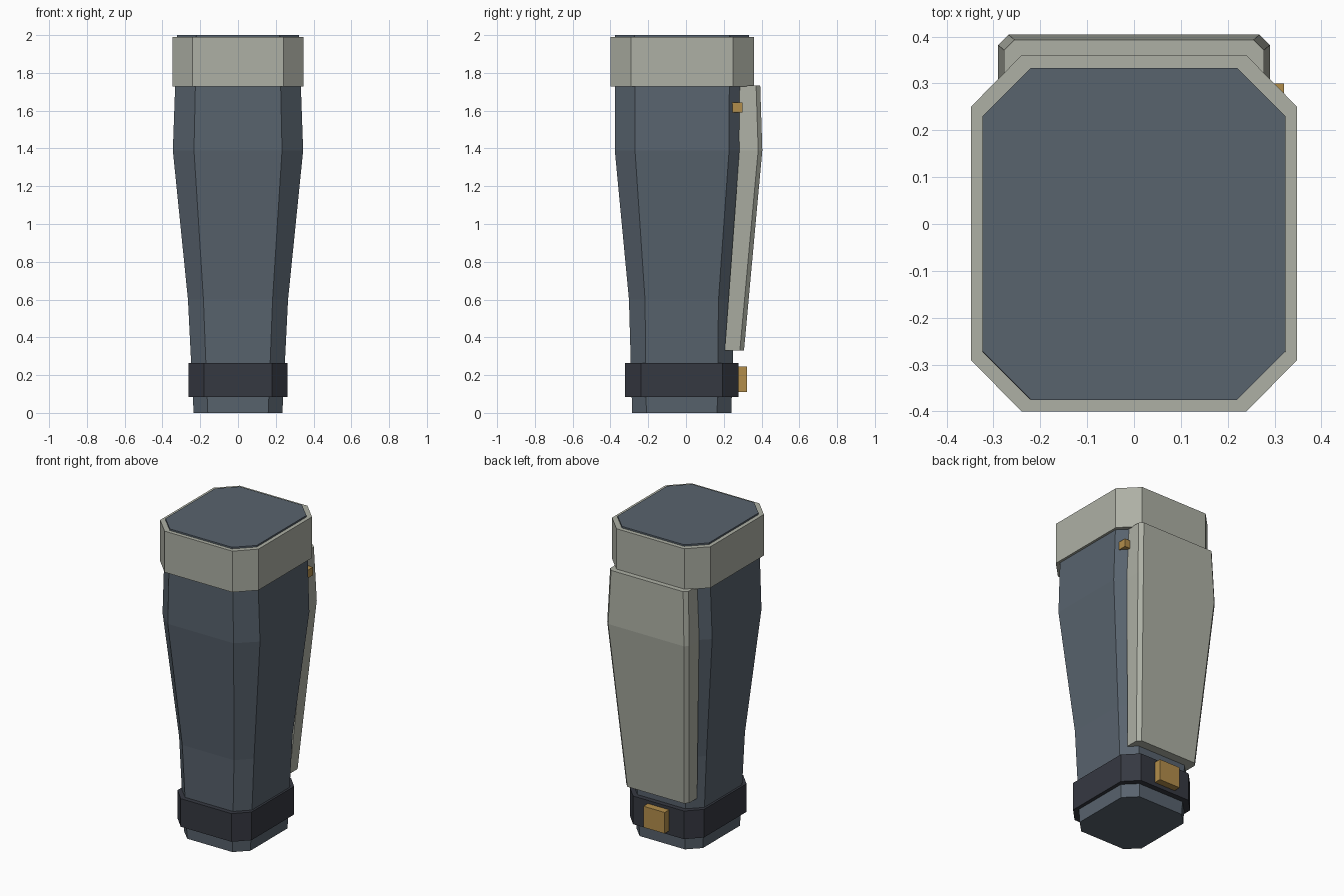
import bpy, bmesh

if "Cube" in bpy.data.objects:
    bpy.data.objects.remove(bpy.data.objects["Cube"])


def material(name, rgb):
    m = bpy.data.materials.new(name)
    m.diffuse_color = (*rgb, 1)
    m.use_nodes = True
    m.node_tree.nodes["Principled BSDF"].inputs["Base Color"].default_value = m.diffuse_color
    return m


SLATE = material("slate blue", (0.098, 0.125, 0.155))
GREY = material("warm grey", (0.42, 0.435, 0.375))
DARK = material("dark charcoal", (0.036, 0.040, 0.053))
GOLD = material("brass", (0.45, 0.27, 0.07))


def octagon(hx, cx, y0, y1, cy):
    """Chamfered rectangle: half width, chamfer in x, y range, chamfer in y."""
    a = hx - cx
    return [(-a, y0), (a, y0), (hx, y0 + cy), (hx, y1 - cy),
            (a, y1), (-a, y1), (-hx, y1 - cy), (-hx, y0 + cy)]


def plate_section(hx, y0, y1, c=0.022):
    """Rectangle with only its rear corners chamfered."""
    return [(-hx, y0), (hx, y0), (hx, y1 - c), (hx - c, y1),
            (c - hx, y1), (-hx, y1 - c)]


def loft(name, rings, mat):
    """Skin a stack of (z, outline) sections into a closed solid."""
    bm = bmesh.new()
    loops = [[bm.verts.new((x, y, z)) for x, y in pts] for z, pts in rings]
    n = len(loops[0])
    for lo, hi in zip(loops, loops[1:]):
        for i in range(n):
            j = (i + 1) % n
            bm.faces.new((lo[i], lo[j], hi[j], hi[i]))
    bm.faces.new(loops[0][::-1])
    bm.faces.new(loops[-1])
    bmesh.ops.recalc_face_normals(bm, faces=bm.faces[:])
    me = bpy.data.meshes.new(name)
    bm.to_mesh(me)
    bm.free()
    me.materials.append(mat)
    ob = bpy.data.objects.new(name, me)
    bpy.context.collection.objects.link(ob)
    return ob


def box(name, x0, x1, y0, y1, z0, z1, mat):
    pts = [(x0, y0), (x1, y0), (x1, y1), (x0, y1)]
    return loft(name, [(z0, pts), (z1, pts)], mat)


# Tapered lower leg
loft("shin_body", [
    (0.0, octagon(0.235, 0.075, -0.285, 0.24, 0.075)),
    (0.6, octagon(0.265, 0.082, -0.302, 0.257, 0.085)),
    (1.39, octagon(0.345, 0.112, -0.377, 0.335, 0.107)),
    (2.0, octagon(0.323, 0.103, -0.375, 0.333, 0.103)),
], SLATE)

# Knee collar
collar = octagon(0.348, 0.108, -0.40, 0.36, 0.11)
loft("knee_collar", [(1.727, collar), (1.99, collar)], GREY)

# Ankle band and its buckle
band = octagon(0.262, 0.082, -0.322, 0.278, 0.085)
loft("ankle_band", [(0.085, band), (0.265, band)], DARK)
box("ankle_buckle", -0.075, 0.075, 0.25, 0.323, 0.11, 0.245, GOLD)

# Calf plate on the back
loft("calf_plate", [
    (0.33, plate_section(0.222, 0.205, 0.307)),
    (1.39, plate_section(0.29, 0.283, 0.404)),
    (1.732, plate_section(0.277, 0.275, 0.393)),
], GREY)

# Small latch on the right rear corner
box("calf_latch", 0.25, 0.32, 0.235, 0.30, 1.59, 1.642, GOLD)
